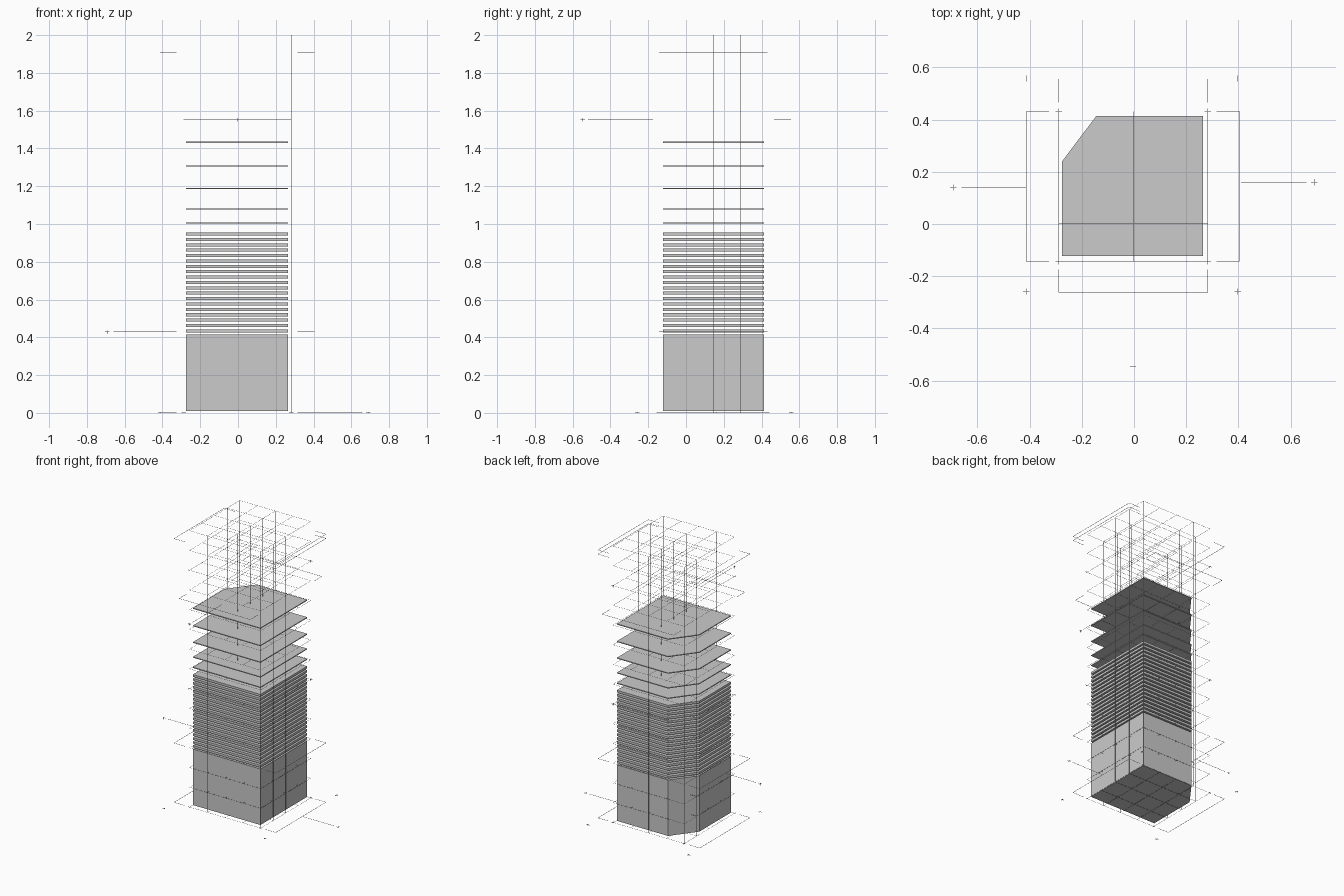
import bpy, bmesh
from mathutils import Vector

if "Cube" in bpy.data.objects:
    bpy.data.objects.remove(bpy.data.objects["Cube"])

# Footprint: square with the back-left corner cut off
FOOT = [(-0.275, -0.122), (0.265, -0.122), (0.265, 0.413), (-0.145, 0.413), (-0.275, 0.24)]
STEP = 1 / 7
GX = [-0.288 + 0.1425 * i for i in range(5)]
GY = [-0.143 + 0.1435 * i for i in range(5)]


def finish(bm, name):
    me = bpy.data.meshes.new(name)
    bm.to_mesh(me)
    bm.free()
    ob = bpy.data.objects.new(name, me)
    bpy.context.collection.objects.link(ob)
    return ob


def prism(bm, z0, z1):
    low = [bm.verts.new((x, y, z0)) for x, y in FOOT]
    top = [bm.verts.new((x, y, z1)) for x, y in FOOT]
    bm.faces.new(low[::-1])
    bm.faces.new(top)
    n = len(FOOT)
    for i in range(n):
        j = (i + 1) % n
        bm.faces.new((low[i], low[j], top[j], top[i]))


def bar(bm, a, b, w=0.001):
    """Thin axis-aligned rod from a to b."""
    a, b = Vector(a), Vector(b)
    mid, size = (a + b) / 2, b - a
    for v in bmesh.ops.create_cube(bm, size=1)["verts"]:
        v.co = mid + Vector([c * max(abs(s), w) for c, s in zip(v.co, size)])


def path(bm, pts, w=0.0015):
    for a, b in zip(pts, pts[1:]):
        bar(bm, a, b, w)


# Solid base block
bm = bmesh.new()
prism(bm, 0.01, 0.415)
finish(bm, "base_block")

# Closely stacked slabs
bm = bmesh.new()
for i in range(19):
    top = 0.955 - i * 0.0285
    prism(bm, top - 0.016, top)
finish(bm, "stacked_slabs")

# Floating thin plates with growing gaps
bm = bmesh.new()
for z in (1.005, 1.08, 1.187, 1.307, 1.433):
    prism(bm, z - 0.003, z + 0.003)
finish(bm, "floating_plates")

# Fine wire lattice around the tower
bm = bmesh.new()
for k in range(15):
    z = k * STEP
    for x in GX:
        bar(bm, (x, GY[0], z), (x, GY[-1], z))
    for y in GY:
        bar(bm, (GX[0], y, z), (GX[-1], y, z))
for x in GX:
    for y in GY:
        bar(bm, (x, y, 0), (x, y, 2))
finish(bm, "wire_lattice")

# Dimension brackets on the left, right, front and back
bm = bmesh.new()
for z in (0.001, 0.43, 1.91, 1.94):
    for tip, end in ((-0.325, -0.412), (0.315, 0.403)):
        if z == 1.94 and end < 0:
            continue
        path(bm, [(tip, GY[0], z), (end, GY[0], z), (end, GY[-1], z), (tip, GY[-1], z)])
for tip, end in ((-0.175, -0.262), (0.465, 0.555)):
    z = 1.555
    path(bm, [(GX[0], tip, z), (GX[0], end, z), (GX[-1], end, z), (GX[-1], tip, z)])
finish(bm, "dimension_brackets")

# Long leader lines
bm = bmesh.new()
bar(bm, (-0.66, 0.14, 0.43), (-0.412, 0.14, 0.43), 0.0015)
bar(bm, (0.41, 0.16, 0.001), (0.66, 0.16, 0.001), 0.0015)
bar(bm, (-0.004, -0.52, 1.555), (-0.004, -0.175, 1.555), 0.0015)
finish(bm, "leader_lines")

# Small three-way crosses at corners and leader ends
marks = [(x, y, z) for x in (GX[0], GX[-1]) for y in (GY[0], GY[-1])
         for z in (0, 6 * STEP, 12 * STEP)]
marks += [(x, y, 0) for x in (-0.412, 0.397) for y in (-0.258, 0.557)]
marks += [(-0.692, 0.14, 0.43), (0.69, 0.16, 0), (-0.004, -0.547, 1.555)]
bm = bmesh.new()
for x, y, z in marks:
    r = 0.012
    bar(bm, (x - r, y, z), (x + r, y, z), 0.0015)
    bar(bm, (x, y - r, z), (x, y + r, z), 0.0015)
    bar(bm, (x, y, max(0, z - r)), (x, y, z + r * 0.5), 0.0015)
finish(bm, "cross_marks")
